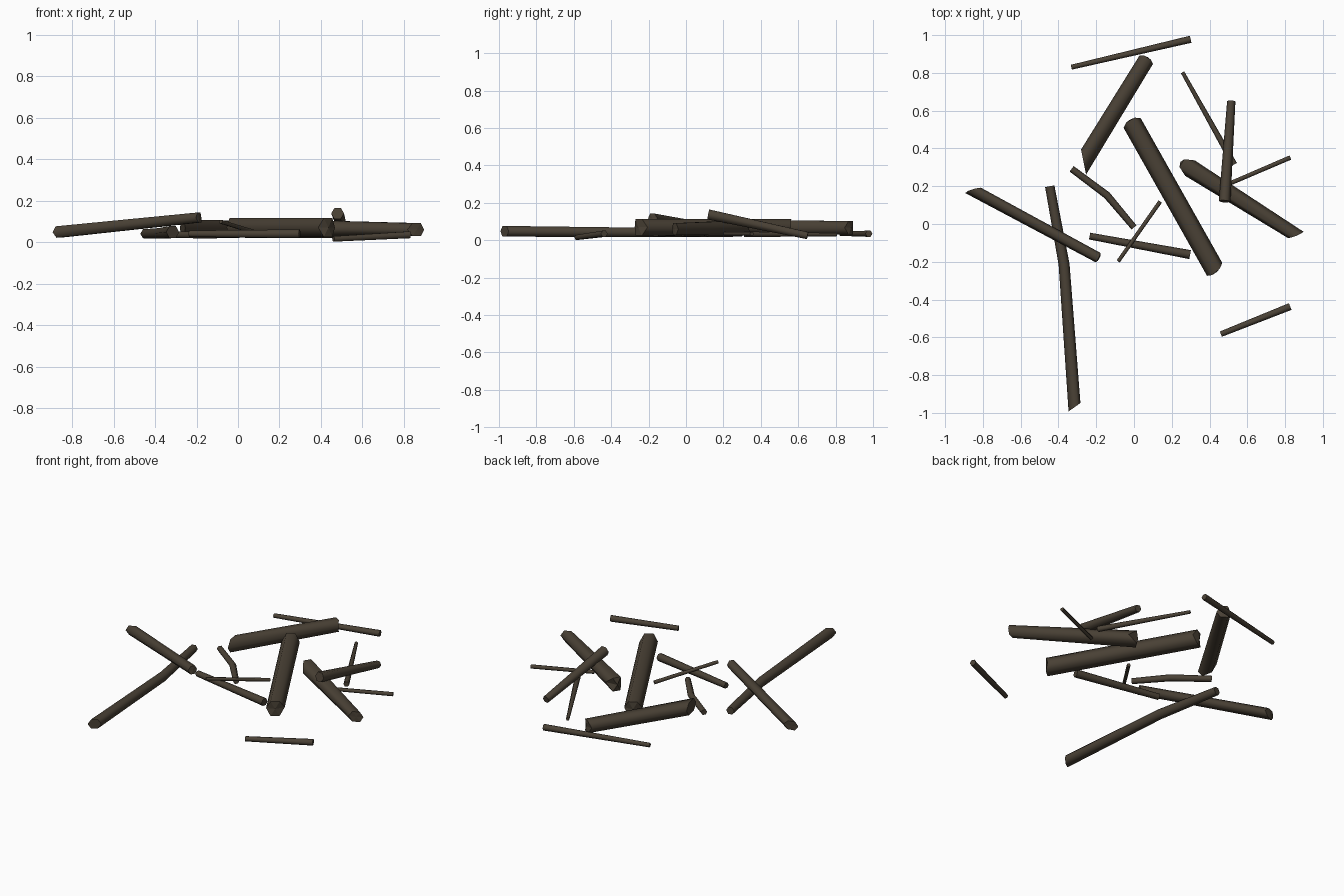
import bpy, bmesh, math
from mathutils import Vector

if "Cube" in bpy.data.objects:
    bpy.data.objects.remove(bpy.data.objects["Cube"])

bark = bpy.data.materials.new("dark_brown_wood")
bark.diffuse_color = (0.068, 0.053, 0.036, 1)
bark.use_nodes = True
bark.node_tree.nodes["Principled BSDF"].inputs["Base Color"].default_value = bark.diffuse_color

SIDES = 6


def stick(name, path, start=(0, 0), end=(0, 0)):
    """Sweep a hexagon along path points (x, y, z, radius).
    start / end = (skew, bulge): slanted and pointed broken ends."""
    bm = bmesh.new()
    pts = [Vector(p[:3]) for p in path]
    last = len(pts) - 1
    rings, tips = [], []
    for i, p in enumerate(pts):
        r = path[i][3]
        d = pts[min(i + 1, last)] - pts[max(i - 1, 0)]
        d.z = 0 if abs(d.z) < 0.02 else d.z
        d.normalize()
        side = Vector((-d.y, d.x, 0)).normalized()
        up = d.cross(side)
        skew, bulge = 0, 0
        if i == 0:
            skew, bulge = start[0], -start[1]
        elif i == last:
            skew, bulge = end
        ring = []
        for k in range(SIDES):
            a = 2 * math.pi * k / SIDES
            u, v = math.cos(a), math.sin(a)
            shift = skew * u + bulge * (1 - abs(u))
            ring.append(bm.verts.new(p + side * u * r + up * v * r + d * shift))
        rings.append(ring)
        if i in (0, last):
            tips.append(bm.verts.new(p + d * bulge * 0.6))
    # long sides
    for a, b in zip(rings, rings[1:]):
        for k in range(SIDES):
            j = (k + 1) % SIDES
            bm.faces.new((a[k], a[j], b[j], b[k])).smooth = True
    # broken ends
    for ring, tip in ((rings[0], tips[0]), (rings[-1], tips[1])):
        for k in range(SIDES):
            j = (k + 1) % SIDES
            bm.faces.new((ring[k], ring[j], tip))
            bm.edges.get((ring[k], ring[j])).smooth = False
    bmesh.ops.recalc_face_normals(bm, faces=bm.faces)
    me = bpy.data.meshes.new(name)
    bm.to_mesh(me)
    bm.free()
    me.materials.append(bark)
    ob = bpy.data.objects.new(name, me)
    bpy.context.collection.objects.link(ob)
    return ob


# thick logs
stick("log_centre", [(-0.01, 0.535, 0.07, 0.052), (0.427, -0.24, 0.07, 0.052)],
      start=(0.0, 0.035), end=(-0.01, 0.03))
stick("log_back", [(-0.267, 0.328, 0.067, 0.046), (0.065, 0.87, 0.067, 0.042)],
      start=(0.05, 0.0), end=(0.0, 0.025))
stick("log_right", [(0.296, 0.296, 0.066, 0.048), (0.857, -0.058, 0.06, 0.036)],
      start=(0.0, 0.10), end=(0.025, 0.01))

# medium branches
stick("branch_left", [(-0.852, 0.178, 0.05, 0.032), (-0.19, -0.178, 0.118, 0.028)],
      start=(0.03, 0.01), end=(0.0, 0.01))
stick("branch_bent_long", [(-0.446, 0.2, 0.04, 0.025), (-0.37, -0.215, 0.042, 0.029),
                           (-0.315, -0.97, 0.048, 0.033)], end=(-0.02, 0.0))
stick("branch_raised", [(0.515, 0.65, 0.025, 0.022), (0.48, 0.12, 0.138, 0.031)])

# small twigs
stick("twig_back", [(-0.332, 0.83, 0.035, 0.013), (0.3, 0.978, 0.035, 0.019)])
stick("twig_back_right", [(0.257, 0.803, 0.03, 0.010), (0.53, 0.315, 0.032, 0.017)])
stick("twig_right", [(0.49, 0.207, 0.035, 0.011), (0.828, 0.352, 0.035, 0.012)])
stick("twig_bent", [(-0.33, 0.292, 0.035, 0.018), (-0.143, 0.152, 0.035, 0.020),
                    (0.0, -0.018, 0.035, 0.017)])
stick("twig_middle", [(-0.235, -0.064, 0.04, 0.018), (0.297, -0.162, 0.04, 0.024)])
stick("twig_crossing", [(-0.083, -0.197, 0.098, 0.010), (0.138, 0.118, 0.03, 0.011)])
stick("twig_front", [(0.46, -0.583, 0.015, 0.015), (0.827, -0.437, 0.035, 0.019)])
